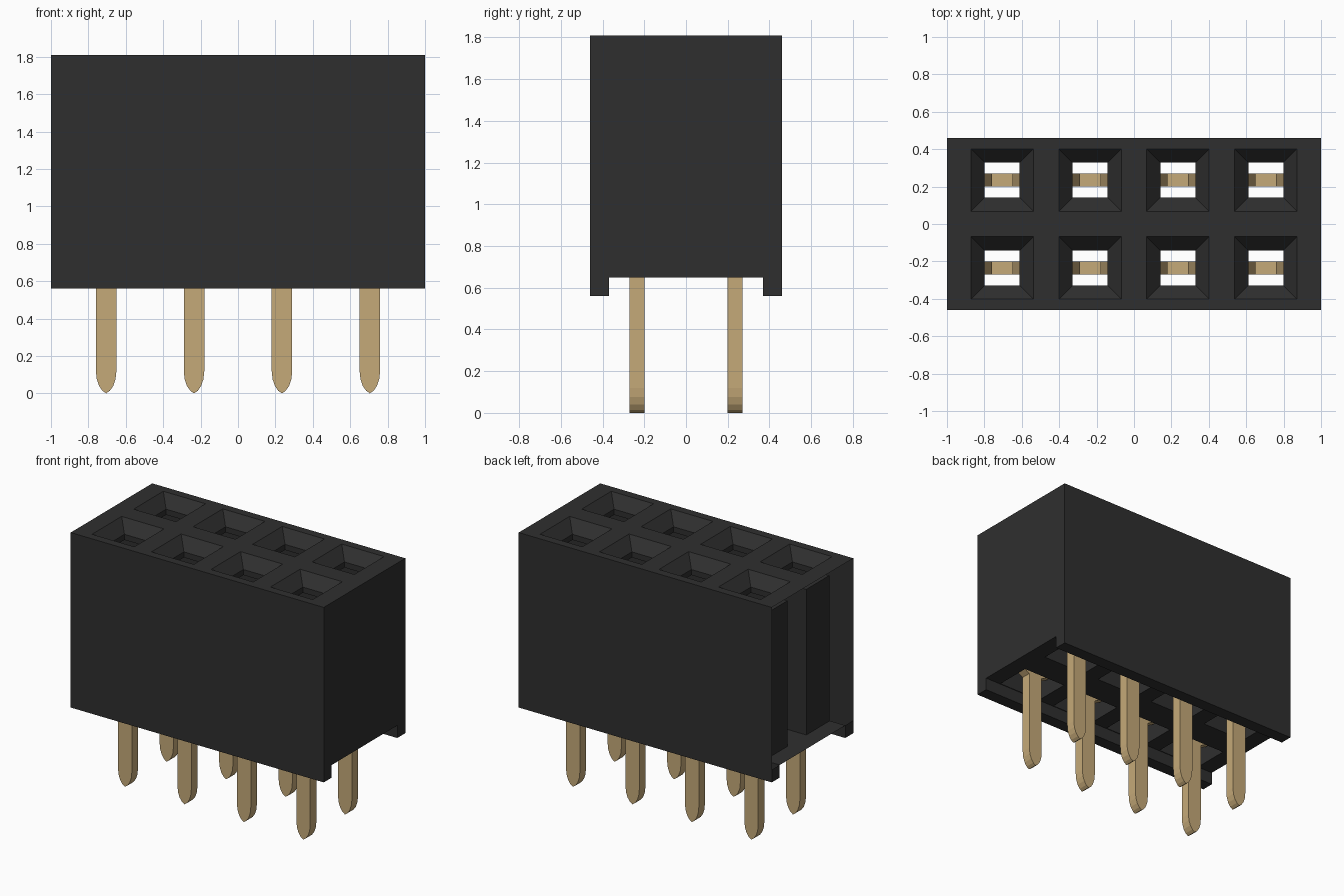
import bpy, bmesh

cube = bpy.data.objects.get("Cube")
if cube:
    bpy.data.objects.remove(cube, do_unlink=True)


def material(name, rgb, rough):
    m = bpy.data.materials.new(name)
    m.use_nodes = True
    m.diffuse_color = (*rgb, 1)
    b = m.node_tree.nodes["Principled BSDF"]
    b.inputs["Base Color"].default_value = (*rgb, 1)
    b.inputs["Roughness"].default_value = rough
    return m


black = material("black plastic", (0.028, 0.028, 0.028), 0.6)
gold = material("gold metal", (0.56, 0.40, 0.19), 0.5)

COLS = (-0.705, -0.235, 0.235, 0.705)
ROWS = (-0.235, 0.235)
HX, HY, TOP, FLOOR, FOOT, LIP = 1.0, 0.46, 1.81, 0.65, 0.56, 0.37


def to_mesh(bm, name, mat):
    bmesh.ops.remove_doubles(bm, verts=bm.verts, dist=1e-5)
    bmesh.ops.recalc_face_normals(bm, faces=bm.faces)
    me = bpy.data.meshes.new(name)
    bm.to_mesh(me)
    bm.free()
    me.materials.append(mat)
    return me


def place(name, me, loc=(0, 0, 0)):
    ob = bpy.data.objects.new(name, me)
    ob.location = loc
    bpy.context.collection.objects.link(ob)
    return ob


def face(bm, pts):
    return bm.faces.new([bm.verts.new(p) for p in pts])


def pierced_sheet(bm, z, half_y, hx, hy):
    """Flat sheet with one rectangular hole for each socket."""
    xs = [-HX] + [c + s * hx for c in COLS for s in (-1, 1)] + [HX]
    ys = [-half_y] + [r + s * hy for r in ROWS for s in (-1, 1)] + [half_y]
    for i in range(len(xs) - 1):
        for j in range(len(ys) - 1):
            if not (i % 2 and j % 2):
                face(bm, [(xs[i], ys[j], z), (xs[i + 1], ys[j], z),
                          (xs[i + 1], ys[j + 1], z), (xs[i], ys[j + 1], z)])


# Housing: hollow shell, open at the -x end
bm = bmesh.new()
pierced_sheet(bm, TOP, HY, 0.167, 0.167)
pierced_sheet(bm, FLOOR, LIP, 0.172, 0.13)
for s in (-1, 1):
    # long wall, then underside and inner side of its foot rail
    rail = [(s * HY, TOP), (s * HY, FOOT), (s * LIP, FOOT), (s * LIP, FLOOR)]
    for (y0, z0), (y1, z1) in zip(rail, rail[1:]):
        face(bm, [(-HX, y0, z0), (HX, y0, z0), (HX, y1, z1), (-HX, y1, z1)])
    # rail ends
    for x in (-HX, HX):
        face(bm, [(x, s * HY, FOOT), (x, s * LIP, FOOT),
                  (x, s * LIP, FLOOR), (x, s * HY, FLOOR)])
# closed end wall
face(bm, [(HX, -HY, FLOOR), (HX, HY, FLOOR), (HX, HY, TOP), (HX, -HY, TOP)])
place("housing", to_mesh(bm, "housing", black))

# Socket: funnel mouth, narrow throat, then a wider shaft down to the floor
bm = bmesh.new()
rings = [(0.167, 0.167, TOP), (0.093, 0.093, 1.73), (0.093, 0.093, 1.69),
         (0.172, 0.13, 1.69), (0.172, 0.13, FLOOR)]
loops = [[bm.verts.new((a * x, b * y, z))
          for a, b in ((-1, -1), (1, -1), (1, 1), (-1, 1))] for x, y, z in rings]
for lo, hi in zip(loops, loops[1:]):
    for k in range(4):
        n = (k + 1) % 4
        bm.faces.new((lo[k], lo[n], hi[n], hi[k]))
socket = to_mesh(bm, "socket", black)

# Contact: pointed pin with a forked spring above, cut from thick sheet
half = [(0.02, 0.014), (0.038, 0.04), (0.05, 0.075), (0.055, 0.12),
        (0.055, 0.70), (0.16, 0.76), (0.16, 1.10), (0.085, 1.45),
        (0.12, 1.60), (0.095, 1.60), (0.055, 1.45), (0.12, 1.10), (0.12, 0.86)]
outline = [(0, 0)] + half + [(-x, z) for x, z in reversed(half)]
bm = bmesh.new()
sheet = face(bm, [(x, -0.035, z) for x, z in outline])
ext = bmesh.ops.extrude_face_region(bm, geom=[sheet], use_keep_orig=True)
for v in ext["geom"]:
    if isinstance(v, bmesh.types.BMVert):
        v.co.y = 0.035
contact = to_mesh(bm, "contact", gold)

for r, y in enumerate(ROWS, 1):
    for c, x in enumerate(COLS, 1):
        place(f"socket_{r}_{c}", socket, (x, y, 0))
        place(f"contact_pin_{r}_{c}", contact, (x, y, 0))
